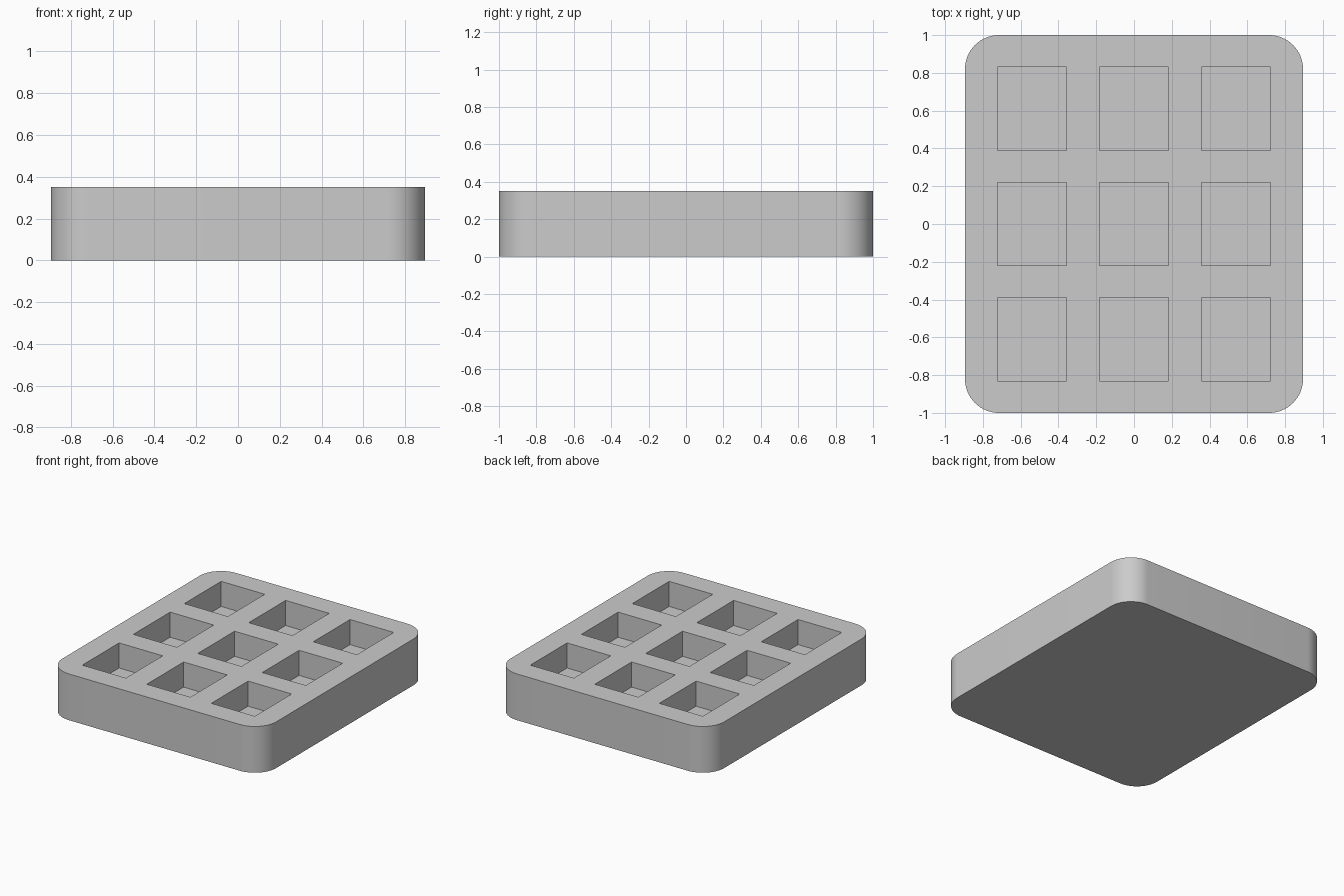
import bpy
import bmesh
import math
from mathutils import Matrix

WIDTH, LENGTH, HEIGHT = 1.79, 2.0, 0.35
CORNER_RADIUS = 0.18
POCKET_X, POCKET_Y, POCKET_DEPTH = 0.365, 0.44, 0.19
PITCH_X, PITCH_Y = 0.54, 0.61

default_cube = bpy.data.objects.get("Cube")
if default_cube:
    bpy.data.objects.remove(default_cube, do_unlink=True)


def make_material(name, colour):
    mat = bpy.data.materials.new(name)
    mat.use_nodes = True
    mat.diffuse_color = colour
    mat.node_tree.nodes["Principled BSDF"].inputs["Base Color"].default_value = colour
    return mat


def add_box(bm, size, centre):
    matrix = Matrix.Translation(centre) @ Matrix.Diagonal((*size, 1))
    bmesh.ops.create_cube(bm, size=1, matrix=matrix)


def make_object(name, bm, mat):
    mesh = bpy.data.meshes.new(name)
    bm.to_mesh(mesh)
    bm.free()
    mesh.materials.append(mat)
    obj = bpy.data.objects.new(name, mesh)
    bpy.context.collection.objects.link(obj)
    return obj


grey = make_material("light grey", (0.6, 0.6, 0.6, 1))

# Tray block with rounded upright corners
bm = bmesh.new()
add_box(bm, (WIDTH, LENGTH, HEIGHT), (0, 0, HEIGHT / 2))
uprights = [e for e in bm.edges if abs(e.verts[0].co.z - e.verts[1].co.z) > HEIGHT / 2]
bmesh.ops.bevel(bm, geom=uprights, offset=CORNER_RADIUS, segments=16,
                profile=0.5, affect='EDGES')
tray = make_object("tray", bm, grey)

# Three by three cutters for the pockets, rising above the top face
bm = bmesh.new()
for col in (-1, 0, 1):
    for row in (-1, 0, 1):
        add_box(bm, (POCKET_X, POCKET_Y, 2 * POCKET_DEPTH),
                (col * PITCH_X, row * PITCH_Y, HEIGHT))
cutter = make_object("pocket_cutter", bm, grey)
cutter.hide_render = True

# Cut the pockets, then drop the cutter
cut = tray.modifiers.new("pockets", 'BOOLEAN')
cut.operation = 'DIFFERENCE'
cut.solver = 'EXACT'
cut.object = cutter
bpy.ops.object.select_all(action='DESELECT')
bpy.context.view_layer.objects.active = tray
tray.select_set(True)
bpy.ops.object.modifier_apply(modifier=cut.name)
bpy.data.objects.remove(cutter, do_unlink=True)

# Smooth corners, sharp rims
bpy.ops.object.shade_smooth_by_angle(angle=math.radians(30))
